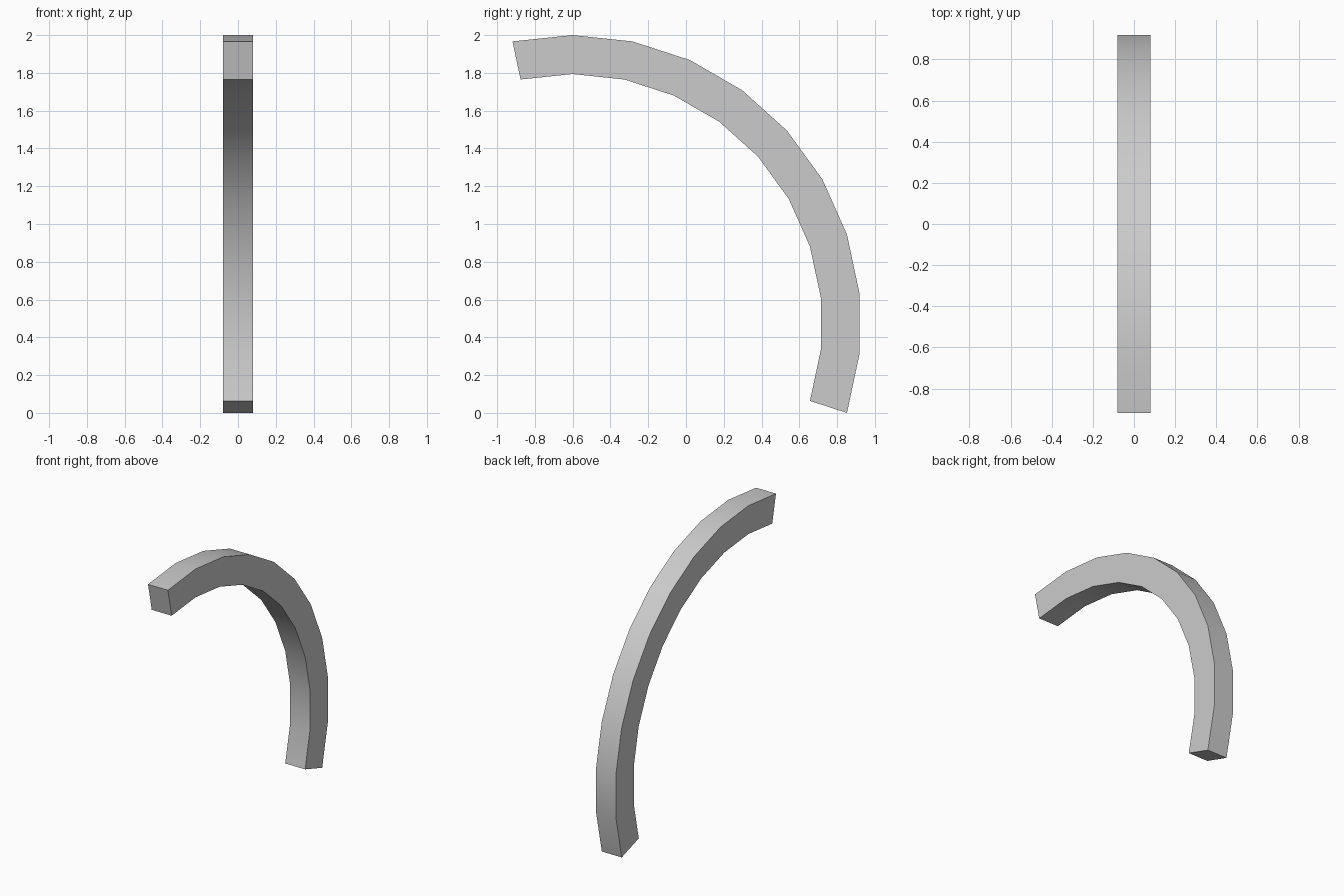
import bpy, bmesh
from math import sin, cos, radians

if "Cube" in bpy.data.objects:
    bpy.data.objects.remove(bpy.data.objects["Cube"])

R_OUT, R_IN, HALF_W = 1.528, 1.322, 0.08
CY, CZ = -0.601, 0.472          # arc centre in the y-z plane
STEPS = 10                      # 12 degree segments from -18 to 102

bm = bmesh.new()

# Rectangular cross-sections along the arc
rings = []
for i in range(STEPS + 1):
    a = radians(-18 + 12 * i)
    section = [(-HALF_W, R_OUT), (HALF_W, R_OUT), (HALF_W, R_IN), (-HALF_W, R_IN)]
    rings.append([bm.verts.new((x, CY + r * cos(a), CZ + r * sin(a))) for x, r in section])

# Side walls between sections, then end caps
for p, q in zip(rings, rings[1:]):
    for k in range(4):
        n = (k + 1) % 4
        bm.faces.new((p[k], p[n], q[n], q[k]))
bm.faces.new(rings[0])
bm.faces.new(rings[-1])
bmesh.ops.recalc_face_normals(bm, faces=bm.faces)

mesh = bpy.data.meshes.new("curved_beam")
bm.to_mesh(mesh)
bm.free()
beam = bpy.data.objects.new("curved_beam", mesh)
bpy.context.collection.objects.link(beam)

# Smooth along the curve, sharp at the long edges and ends
bpy.context.view_layer.objects.active = beam
beam.select_set(True)
bpy.ops.object.shade_smooth_by_angle(angle=radians(30))
